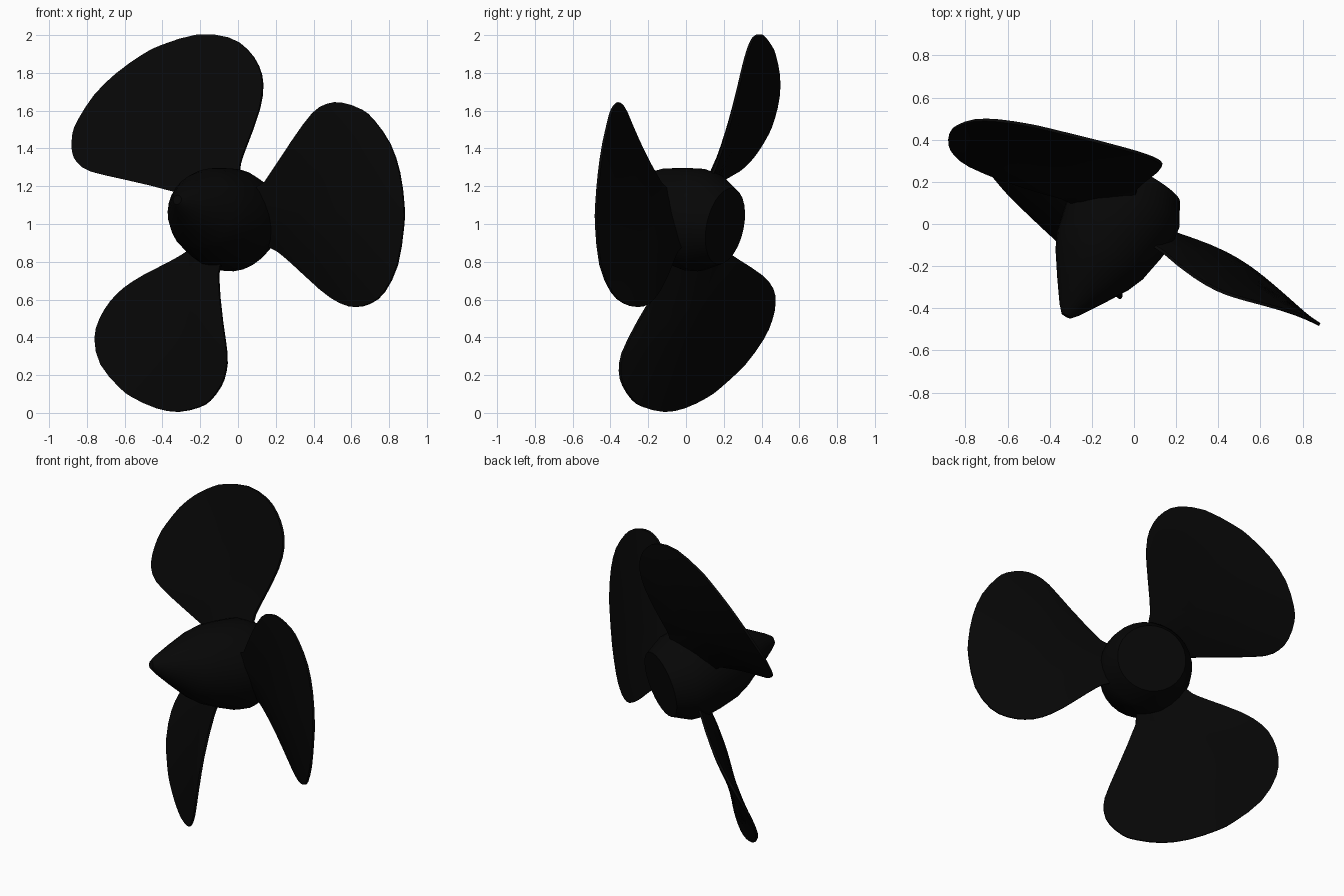
import bpy, bmesh, math
from mathutils import Vector

if "Cube" in bpy.data.objects:
    bpy.data.objects.remove(bpy.data.objects["Cube"])

# Shaft frame: axis points to the back of the propeller
axis = Vector((0.479, 0.858, -0.187)).normalized()
centre = Vector((-0.063, 0.027, 1.027))
radial0 = Vector((0.870, -0.488, 0.071))
radial0 = (radial0 - axis * radial0.dot(axis)).normalized()
tangent0 = axis.cross(radial0)

black = bpy.data.materials.new("black")
black.diffuse_color = (0.002, 0.002, 0.002, 1)
black.use_nodes = True
black.node_tree.nodes["Principled BSDF"].inputs["Base Color"].default_value = black.diffuse_color


def point(angle, r, t, a):
    """Radial, tangential and axial distances for a blade at an angle."""
    c, s = math.cos(angle), math.sin(angle)
    e_r = radial0 * c + tangent0 * s
    return centre + e_r * r + axis.cross(e_r) * t + axis * a


def finish(bm, name, sharp):
    bmesh.ops.recalc_face_normals(bm, faces=bm.faces)
    mesh = bpy.data.meshes.new(name)
    bm.to_mesh(mesh)
    bm.free()
    mesh.materials.append(black)
    ob = bpy.data.objects.new(name, mesh)
    bpy.context.collection.objects.link(ob)
    bpy.ops.object.select_all(action='DESELECT')
    ob.select_set(True)
    bpy.context.view_layer.objects.active = ob
    bpy.ops.object.shade_smooth_by_angle(angle=math.radians(sharp))


# Bullet-shaped hub: (axial, radius)
profile = [(-0.54, 0.025), (-0.505, 0.055), (-0.40, 0.125), (-0.28, 0.20),
           (-0.20, 0.235), (-0.08, 0.26), (0.02, 0.274), (0.10, 0.264),
           (0.21, 0.205)]
SIDES = 28
bm = bmesh.new()
rings = [[bm.verts.new(point(2 * math.pi * i / SIDES, r, 0, a)) for i in range(SIDES)]
         for a, r in profile]
for lo, hi in zip(rings, rings[1:]):
    for i in range(SIDES):
        j = (i + 1) % SIDES
        bm.faces.new((lo[i], lo[j], hi[j], hi[i]))
bm.faces.new(rings[0])
bm.faces.new(rings[-1])
finish(bm, "hub", 35)

# Blade outline: (radial, tangential), refined with smooth midpoints
coarse = [(0.05, -0.12), (0.19, -0.13), (0.27, -0.165), (0.466, -0.360),
          (0.601, -0.495), (0.688, -0.540), (0.769, -0.544), (0.867, -0.508),
          (0.930, -0.450), (1.010, -0.325), (1.055, -0.173), (1.070, 0.0),
          (1.06, 0.113), (1.008, 0.305), (0.910, 0.436), (0.810, 0.485),
          (0.704, 0.492), (0.604, 0.463), (0.490, 0.385), (0.339, 0.243),
          (0.26, 0.175), (0.19, 0.14), (0.05, 0.12)]
outline = []
for i, p in enumerate(coarse):
    outline.append(p)
    if 2 <= i <= len(coarse) - 4:
        o, q, s = coarse[i - 1], coarse[i + 1], coarse[i + 2]
        outline.append(tuple((9 * (p[k] + q[k]) - o[k] - s[k]) / 16 for k in (0, 1)))
N = len(outline)
MID_R = 0.47


def blade(name, angle):
    def surf(r, t, off):
        # Pitch falls from root to tip
        return point(angle, r, t, t * (0.622 - 0.42 * r) + 0.007 + off)

    bm = bmesh.new()
    rims = []
    for side in (1, -1):
        loops = []
        for f in (1, 0.88, 0.65, 0.35):
            half = side * (0.007 + 0.026 * (1 - f * f))
            loops.append([bm.verts.new(surf(MID_R + (r - MID_R) * f, t * f, half))
                          for r, t in outline])
        tip = bm.verts.new(surf(MID_R, 0, side * 0.033))
        for i in range(N):
            j = (i + 1) % N
            for a, b in zip(loops, loops[1:]):
                bm.faces.new((a[i], a[j], b[j], b[i]))
            bm.faces.new((loops[-1][i], loops[-1][j], tip))
        rims.append(loops[0])
    # Thin edge around the blade
    for i in range(N):
        j = (i + 1) % N
        bm.faces.new((rims[0][i], rims[0][j], rims[1][j], rims[1][i]))
    finish(bm, name, 40)


for name, deg in (("right_blade", 0), ("lower_blade", 120), ("upper_blade", -120)):
    blade(name, math.radians(deg))
